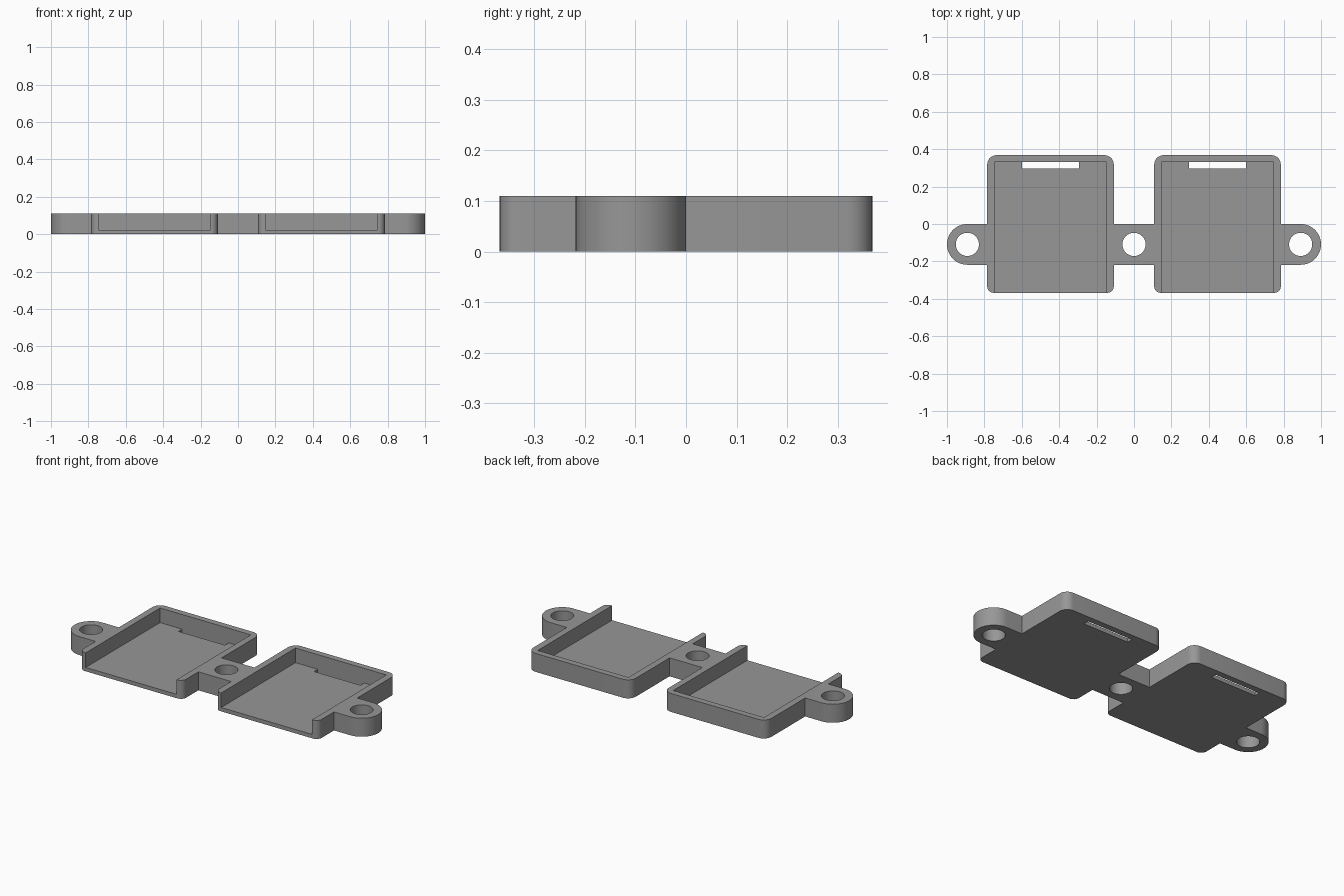
import bpy, bmesh, math

if "Cube" in bpy.data.objects:
    bpy.data.objects.remove(bpy.data.objects["Cube"])

H, FLOOR = 0.11, 0.023           # overall height, tray floor thickness
X0, X1, Y = 0.108, 0.785, 0.368  # tray outer limits
TAB_X, TAB_Y, TAB_R, HOLE_R = 0.891, -0.109, 0.109, 0.062

grey = bpy.data.materials.new("grey plastic")
grey.diffuse_color = (0.31, 0.31, 0.31, 1)
grey.use_nodes = True
grey.node_tree.nodes["Principled BSDF"].inputs["Base Color"].default_value = grey.diffuse_color


def arc(cx, cy, r, a0, a1, n):
    """Points on an arc, angles in degrees."""
    return [(cx + r * math.cos(math.radians(a0 + (a1 - a0) * i / n)),
             cy + r * math.sin(math.radians(a0 + (a1 - a0) * i / n))) for i in range(n + 1)]


def prism(name, points, z0, z1):
    """Extrude a flat outline from z0 to z1."""
    bm = bmesh.new()
    face = bm.faces.new([bm.verts.new((x, y, z0)) for x, y in points])
    top = bmesh.ops.extrude_face_region(bm, geom=[face])["geom"]
    for v in top:
        if isinstance(v, bmesh.types.BMVert):
            v.co.z = z1
    bmesh.ops.recalc_face_normals(bm, faces=bm.faces)
    mesh = bpy.data.meshes.new(name)
    bm.to_mesh(mesh)
    bm.free()
    obj = bpy.data.objects.new(name, mesh)
    bpy.context.collection.objects.link(obj)
    mesh.materials.append(grey)
    return obj


def box(name, x0, x1, y0, y1, z0, z1):
    return prism(name, [(x0, y0), (x1, y0), (x1, y1), (x0, y1)], z0, z1)


# Right half outline, clockwise from the bridge: tray, end tab, tray front
RB, RF = 0.05, 0.035             # back and front corner radii
half = [(X0, TAB_Y + TAB_R)]
half += arc(X0 + RB, Y - RB, RB, 180, 90, 8)
half += arc(X1 - RB, Y - RB, RB, 90, 0, 8)
half += [(X1, TAB_Y + TAB_R)]
half += arc(TAB_X, TAB_Y, TAB_R, 90, -90, 32)
half += [(X1, TAB_Y - TAB_R)]
half += arc(X1 - RF, -Y + RF, RF, 0, -90, 8)
half += arc(X0 + RF, -Y + RF, RF, -90, -180, 8)
half += [(X0, TAB_Y - TAB_R)]
body = prism("double_tray", half + [(-x, y) for x, y in reversed(half)], 0, H)

# Cutters: open-fronted pockets, cable slots and screw holes
cutters = []
for s in (-1, 1):
    cutters.append(box("pocket_cutter", *sorted((s * 0.147, s * 0.745)), -0.6, 0.331, FLOOR, 0.3))
    cutters.append(box("slot_cutter", *sorted((s * 0.293, s * 0.60)), 0.296, 0.331, -0.1, 0.06))
for x in (-TAB_X, 0, TAB_X):
    cutters.append(prism("hole_cutter", arc(x, TAB_Y, HOLE_R, 0, 354.375, 63), -0.1, 0.3))
for c in cutters:
    m = body.modifiers.new(c.name, 'BOOLEAN')
    m.operation, m.solver, m.object = 'DIFFERENCE', 'EXACT', c

# Apply the cuts, then remove the cutters
bpy.context.view_layer.objects.active = body
body.select_set(True)
for m in list(body.modifiers):
    bpy.ops.object.modifier_apply(modifier=m.name)
for c in cutters:
    bpy.data.objects.remove(c)
bpy.ops.object.shade_smooth_by_angle(angle=math.radians(30))
